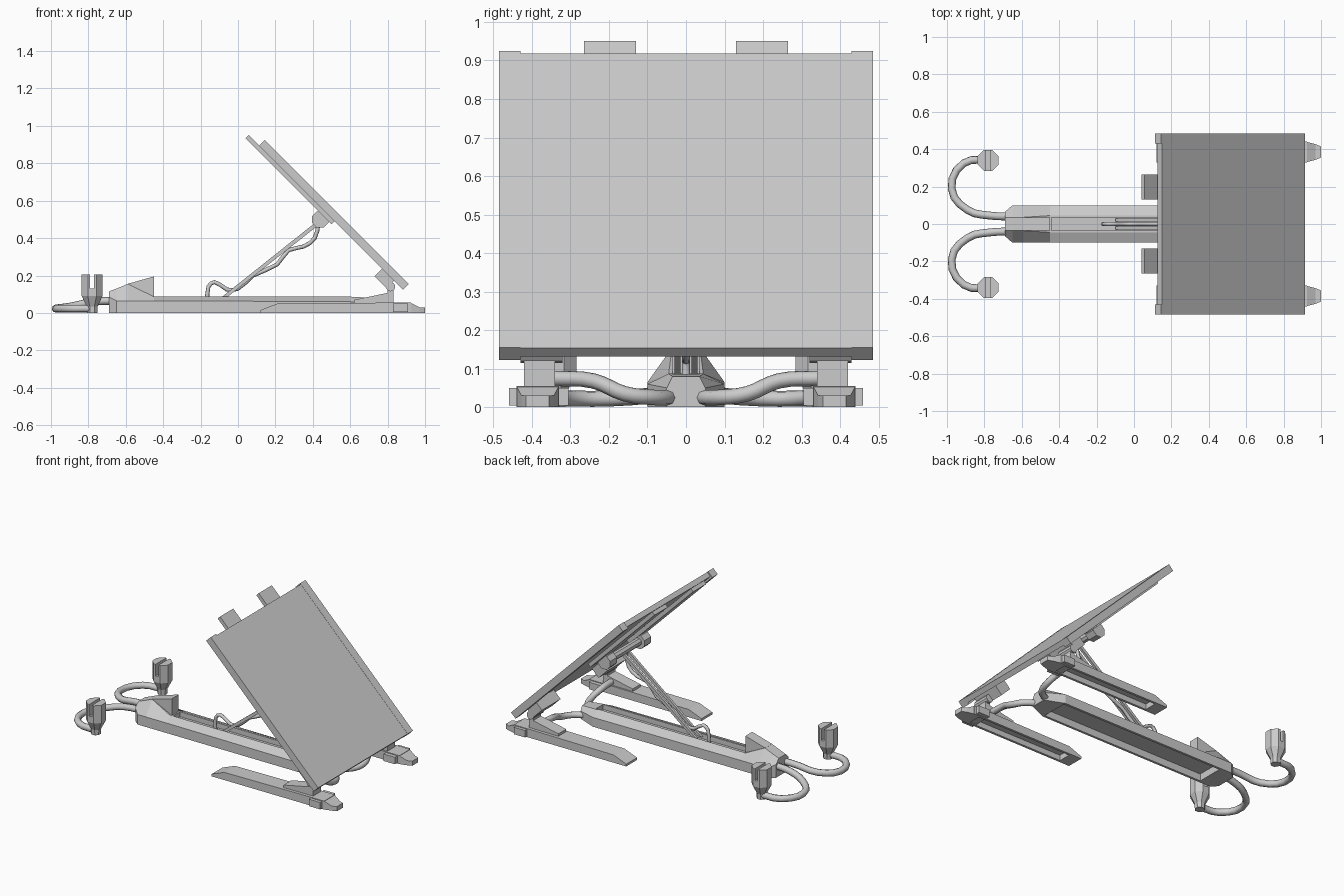
import bpy, bmesh, math

if "Cube" in bpy.data.objects:
    bpy.data.objects.remove(bpy.data.objects["Cube"])

R2 = math.sqrt(0.5)


def make(name, verts, faces):
    me = bpy.data.meshes.new(name)
    me.from_pydata(verts, [], faces)
    bm = bmesh.new()
    bm.from_mesh(me)
    bmesh.ops.recalc_face_normals(bm, faces=bm.faces)
    bm.to_mesh(me)
    bm.free()
    ob = bpy.data.objects.new(name, me)
    bpy.context.collection.objects.link(ob)
    return ob


def loft(name, rings):
    n = len(rings[0])
    verts = [p for r in rings for p in r]
    faces = [(k * n + i, k * n + (i + 1) % n, (k + 1) * n + (i + 1) % n, (k + 1) * n + i)
             for k in range(len(rings) - 1) for i in range(n)]
    faces += [tuple(range(n)), tuple(range(len(verts) - n, len(verts)))]
    return make(name, verts, faces)


def prism(name, profile, y0, y1):
    return loft(name, [[(x, y, z) for x, z in profile] for y in (y0, y1)])


def box(name, x0, x1, y0, y1, z0, z1):
    return prism(name, [(x0, z0), (x1, z0), (x1, z1), (x0, z1)], y0, y1)


def rod(name, x, z, r, y0, y1, n=8):
    angles = [2 * math.pi * (i + 0.5) / n for i in range(n)]
    return prism(name, [(x + r * math.cos(a), z + r * math.sin(a)) for a in angles], y0, y1)


def tilted(name, u0, u1, n0, n1, y0, y1):
    # slab in the 45 degree panel frame: u runs down the slope, n is its normal
    pts = [(u0, n0), (u1, n0), (u1, n1), (u0, n1)]
    return prism(name, [(0.112 + (u + n) * R2, 0.893 + (n - u) * R2) for u, n in pts], y0, y1)


def cut(ob, cutter):
    m = ob.modifiers.new("cut", 'BOOLEAN')
    m.operation, m.solver, m.object = 'DIFFERENCE', 'EXACT', cutter
    with bpy.context.temp_override(object=ob, active_object=ob):
        bpy.ops.object.modifier_apply(modifier=m.name)
    bpy.data.objects.remove(cutter)


def tube(name, pts, r, res=4):
    cu = bpy.data.curves.new(name, 'CURVE')
    cu.dimensions, cu.bevel_depth, cu.bevel_resolution = '3D', r, 2
    cu.resolution_u, cu.use_fill_caps = res, True
    sp = cu.splines.new('BEZIER')
    sp.bezier_points.add(len(pts) - 1)
    for bp, p in zip(sp.bezier_points, pts):
        bp.co = p
        bp.handle_left_type = bp.handle_right_type = 'AUTO'
    ob = bpy.data.objects.new(name, cu)
    bpy.context.collection.objects.link(ob)
    bpy.ops.object.select_all(action='DESELECT')
    ob.select_set(True)
    bpy.context.view_layer.objects.active = ob
    bpy.ops.object.convert(target='MESH')
    bpy.ops.object.shade_smooth_by_angle(angle=math.radians(50))
    return ob


# Central beam: lofted housing, open trough on top, hollow underneath
def section(x, w, zs, wt, zt):
    return [(x, -w, 0), (x, w, 0), (x, w, zs), (x, wt, zt), (x, -wt, zt), (x, -w, zs)]


beam = loft("central_beam", [section(*s) for s in (
    (-0.69, 0.065, 0.085, 0.035, 0.115), (-0.65, 0.1, 0.065, 0.036, 0.13),
    (-0.59, 0.1, 0.065, 0.036, 0.155), (-0.45, 0.1, 0.065, 0.045, 0.087),
    (0.6, 0.1, 0.06, 0.045, 0.087), (0.72, 0.05, 0.05, 0.035, 0.08))])
cut(beam, box("cutter", -0.44, 0.62, -0.035, 0.035, 0.055, 0.3))
cut(beam, box("cutter", -0.57, 0.6, -0.085, 0.085, -0.1, 0.045))
prism("nose_fin", [(-0.592, 0.1), (-0.45, 0.08), (-0.45, 0.195), (-0.592, 0.155)], -0.035, 0.035)
loft("nose_screw", [[(-0.63 + 0.015 * math.cos(i * math.pi / 4),
                      0.015 * math.sin(i * math.pi / 4), z) for i in range(8)] for z in (0, 0.01)])

# Tilted panel
tilted("panel_board", 0.008, 1.089, 0.012, 0.044, -0.432, 0.432)

# Support pivot and wavy cable
rod("pivot_bar", 0.44, 0.50, 0.025, -0.2, 0.2)
tube("strut_cable", [(x, 0, z) for x, z in (
    (-0.16, 0.05), (-0.158, 0.14), (-0.125, 0.165), (-0.06, 0.125), (0, 0.13), (0.08, 0.2),
    (0.21, 0.26), (0.27, 0.335), (0.35, 0.355), (0.41, 0.4), (0.43, 0.48))], 0.011, 2)

for s, side in ((-1, "front"), (1, "back")):
    # Panel edge rail and rear strip
    tilted(f"panel_rail_{side}", 0, 1.089, 0, 0.045, s * 0.43, s * 0.485)
    tilted(f"panel_strip_{side}", -0.08, 0.57, -0.022, 0.002, s * 0.13, s * 0.265)

    # Strut rod and pivot knob
    prism(f"strut_{side}", [(-0.1, 0.075), (-0.07, 0.075), (0.45, 0.485), (0.435, 0.5)],
          s * 0.014, s * 0.03)
    rod(f"pivot_knob_{side}", 0.44, 0.50, 0.047, s * 0.14, s * 0.21)

    # Hollow foot with ramp, lug and tapered tip
    foot = prism(f"foot_{side}", [(0.12, 0), (0.925, 0), (0.925, 0.055), (0.8, 0.055),
                                  (0.21, 0.05), (0.12, 0.015)], s * 0.33, s * 0.44)
    cut(foot, box("cutter", 0.2, 0.88, min(s * 0.345, s * 0.425), max(s * 0.345, s * 0.425),
                  -0.1, 0.035))
    box(f"foot_lug_{side}", 0.83, 0.91, s * 0.305, s * 0.46, 0.005, 0.05)
    loft(f"foot_tip_{side}", [[(x, s * 0.385 - w, 0), (x, s * 0.385 + w, 0),
                               (x, s * 0.385 + w, z), (x, s * 0.385 - w, z)]
                              for x, w, z in ((0.92, 0.055, 0.055), (0.97, 0.042, 0.03),
                                              (1.0, 0.03, 0.03))])
    prism(f"foot_ramp_{side}", [(0.62, 0.05), (0.83, 0.05), (0.83, 0.115), (0.8, 0.107),
                                (0.62, 0.07)], s * 0.34, s * 0.42)

    # Hinge between foot and panel
    box(f"hinge_post_{side}", 0.8, 0.832, s * 0.34, s * 0.42, 0.05, 0.14)
    rod(f"hinge_pin_{side}", 0.816, 0.14, 0.025, s * 0.32, s * 0.43, 10)
    tilted(f"hinge_block_{side}", 0.93, 1.02, -0.055, 0.02, s * 0.24, s * 0.43)

    # Tube joining the beam to the foot
    tube(f"foot_tube_{side}", [(0.68, s * 0.03, 0.025), (0.76, s * 0.08, 0.025),
                               (0.79, s * 0.16, 0.035), (0.775, s * 0.24, 0.068),
                               (0.775, s * 0.35, 0.075)], 0.02)

    # Hooked lead and slotted plug
    tube(f"lead_{side}", [(-0.66, s * 0.04, 0.065), (-0.77, s * 0.045, 0.06),
                          (-0.89, s * 0.075, 0.035), (-0.975, s * 0.19, 0.023),
                          (-0.91, s * 0.325, 0.023), (-0.78, s * 0.345, 0.023)], 0.021, 3)
    rings = [[(-0.78 + r * math.cos((i + 0.5) * math.pi / 4),
               s * 0.34 + r * math.sin((i + 0.5) * math.pi / 4), z) for i in range(8)]
             for r, z in ((0.03, 0), (0.032, 0.035), (0.06, 0.09), (0.06, 0.205))]
    plug = loft(f"plug_{side}", rings)
    cut(plug, box("cutter", -0.79, -0.77, s * 0.34 - 0.1, s * 0.34 + 0.1, 0.13, 0.3))
